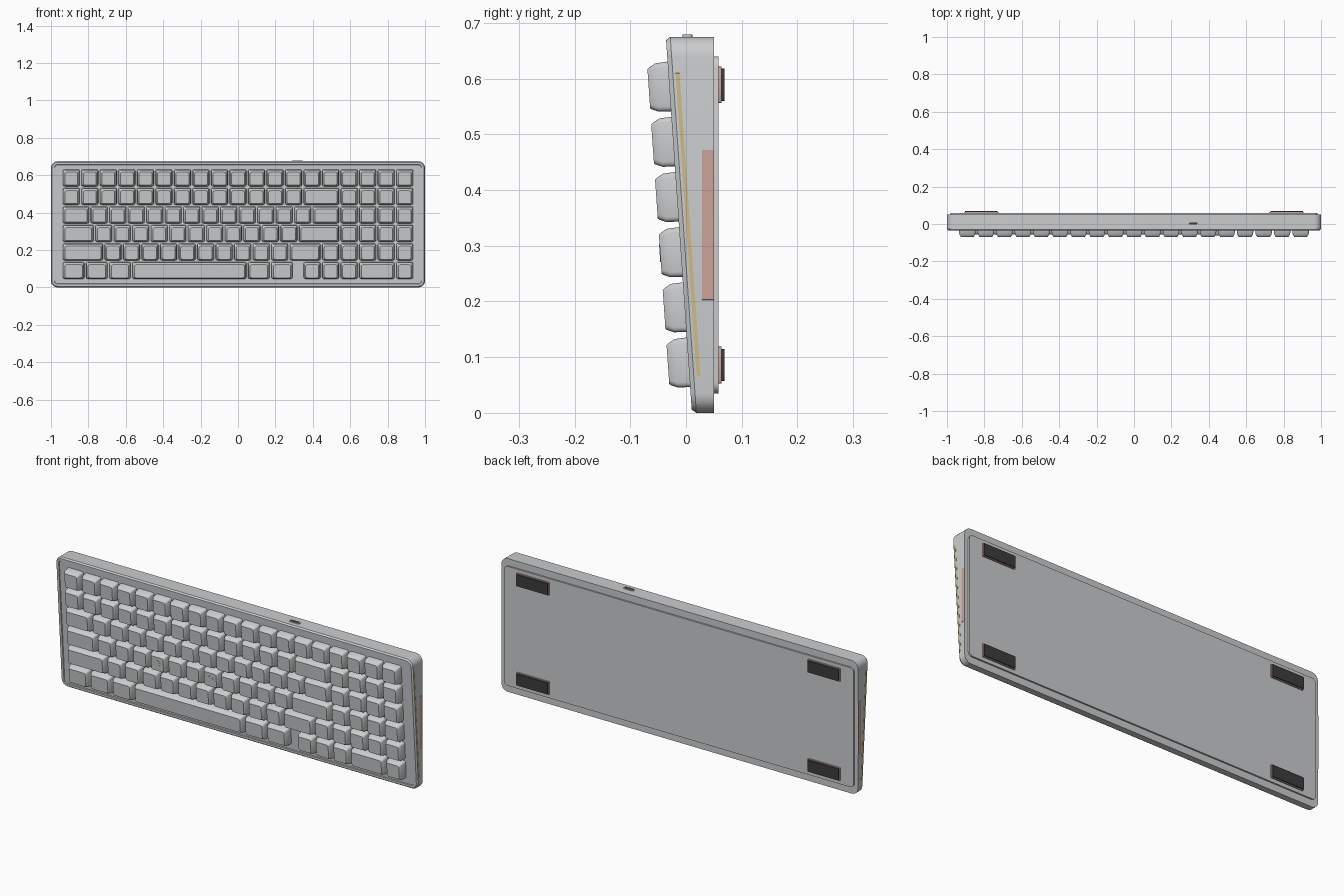
import bpy, math
from mathutils import Matrix, Vector

cube = bpy.data.objects.get("Cube")
if cube:
    bpy.data.objects.remove(cube)

HEIGHT = 0.675
SLOPE = 0.0694      # the front leans back toward the bottom
PITCH = 0.099       # spacing of one key unit
parts = []


def material(name, color):
    mat = bpy.data.materials.new(name)
    mat.use_nodes = True
    mat.diffuse_color = (*color, 1)
    bsdf = mat.node_tree.nodes["Principled BSDF"]
    bsdf.inputs["Base Color"].default_value = (*color, 1)
    bsdf.inputs["Roughness"].default_value = 0.6
    return mat


GREY = material("light_grey", (0.6, 0.61, 0.62))
DARK = material("dark_rubber", (0.045, 0.045, 0.045))
RED = material("pale_red", (0.6, 0.37, 0.33))
YELLOW = material("pale_yellow", (0.62, 0.5, 0.24))


def front_y(z):
    return -0.034 + SLOPE * (0.643 - z)


def rounded_rect(x0, x1, z0, z1, radius, seg):
    """Counter-clockwise outline with rounded corners."""
    pts = []
    corners = ((x1 - radius, z1 - radius), (x0 + radius, z1 - radius),
               (x0 + radius, z0 + radius), (x1 - radius, z0 + radius))
    for q, (cx, cz) in enumerate(corners):
        for i in range(seg + 1):
            a = math.pi / 2 * (q + i / seg)
            pts.append((cx + radius * math.cos(a), cz + radius * math.sin(a)))
    return pts


def loft(name, rings, mat):
    """Skin equal-length rings, ordered front to back, and cap both ends."""
    n = len(rings[0])
    verts = [p for ring in rings for p in ring]
    faces = [list(range(n)), list(range(len(verts) - 1, len(verts) - n - 1, -1))]
    for r in range(len(rings) - 1):
        for i in range(n):
            j = (i + 1) % n
            a, b = r * n, (r + 1) * n
            faces.append((a + j, a + i, b + i, b + j))
    mesh = bpy.data.meshes.new(name)
    mesh.from_pydata(verts, [], faces)
    mesh.materials.append(mat)
    obj = bpy.data.objects.new(name, mesh)
    bpy.context.collection.objects.link(obj)
    parts.append(obj)
    return obj


def slab(name, x0, x1, y0, y1, z0, z1, mat, radius=0.003, seg=2):
    outline = rounded_rect(x0, x1, z0, z1, radius, seg)
    return loft(name, [[(x, y, z) for x, z in outline] for y in (y0, y1)], mat)


# Case: shallow front recess, chamfered rim, straight walls
def case_outline(inset):
    return rounded_rect(inset - 1, 1 - inset, inset, HEIGHT - inset, 0.036 - inset, 6)


def sloped(inset, depth):
    return [(x, front_y(z) + depth, z) for x, z in case_outline(inset)]


case_rings = [sloped(0.02, 0.004), sloped(0.018, 0), sloped(0.006, 0), sloped(0, 0.008)]
case_rings += [[(x, 0.05, z) for x, z in case_outline(0)]]
loft("case", case_rings, GREY)

# Back plate
slab("back_plate", -0.98, 0.98, 0.05, 0.058, 0.035, 0.64, GREY, 0.02, 4)

# Feet on their adhesive pads
for side, sx in (("left", 1), ("right", -1)):
    for level, z in (("lower", 0.086), ("upper", 0.589)):
        cx = sx * 0.816
        slab(f"foot_pad_{level}_{side}", cx - 0.091, cx + 0.091, 0.058, 0.064,
             z - 0.033, z + 0.033, RED)
        slab(f"foot_{level}_{side}", cx - 0.087, cx + 0.087, 0.064, 0.069,
             z - 0.029, z + 0.029, DARK)

# Side trims: slanted yellow line and red panel
for side, sx in (("left", 1), ("right", -1)):
    xs = sorted((sx * 0.998, sx * 1.0008))
    slab(f"side_panel_{side}", *xs, 0.029, 0.05, 0.203, 0.472, RED, 0.0005, 1)
    line = slab(f"side_line_{side}", *xs, 0, 0.007, 0.065, 0.61, YELLOW, 0.0005, 1)
    for v in line.data.vertices:
        v.co.y += front_y(v.co.z) + 0.013

# Cable socket on the top edge
def top_pill(name, half_x, half_y, z0, z1, mat):
    outline = rounded_rect(-half_x, half_x, -half_y, half_y, half_y * 0.95, 4)
    loft(name, [[(0.317 + x, 0.003 + y, z) for x, y in outline] for z in (z1, z0)], mat)


top_pill("socket_shell", 0.028, 0.009, 0.67, 0.679, GREY)
top_pill("socket_opening", 0.023, 0.005, 0.672, 0.6795, DARK)

# Keys: widths in key units, negative values are gaps
ROWS = [
    [1] * 19,
    [1] * 13 + [2] + [1] * 4,
    [1.5] + [1] * 12 + [1.5] + [1] * 4,
    [1.75] + [1] * 11 + [2.25] + [1] * 4,
    [2.25] + [1] * 10 + [1.75] + [1] * 5,
    [1.25] * 3 + [6.25] + [1.25] * 2 + [-0.5] + [1] * 3 + [2, 1],
]
UP = Vector((0, -SLOPE, 1)).normalized()
OUT = Vector((0, -1, -SLOPE)).normalized()


def key_frame(x, z):
    m = Matrix((Vector((1, 0, 0)), UP, OUT)).transposed().to_4x4()
    m.translation = (x, front_y(z), z)
    return m


def key(name, x, z, units):
    half_w, half_h = units * PITCH / 2 - 0.0045, 0.045
    rings = []
    # height, side inset, top inset, bottom inset
    for h, s, t, b in ((0.037, 0.011, 0.012, 0.008), (0.034, 0.009, 0.009, 0.006),
                       (0.022, 0.002, 0.002, 0.001), (-0.006, 0, 0, 0)):
        outline = rounded_rect(s - half_w, half_w - s, b - half_h, half_h - t, 0.009, 3)
        rings.append([(px, py, h) for px, py in outline])
    loft(name, rings, GREY).matrix_world = key_frame(x, z)


for r, widths in enumerate(ROWS):
    x, z = -9.5 * PITCH, 0.586 - r * PITCH
    for c, units in enumerate(widths):
        width = abs(units) * PITCH
        if units > 0:
            key(f"key_row{r + 1}_{c + 1}", x + width / 2, z, units)
        # Round homing marks on two home-row keys
        if r == 3 and c in (4, 7):
            dot = rounded_rect(-0.016, 0.016, -0.016, 0.016, 0.0155, 5)
            rings = [[(px, py, h) for px, py in dot] for h in (0.038, 0.035)]
            loft(f"homing_mark_{c}", rings, GREY).matrix_world = key_frame(x + width / 2, z)
        x += width

# Consistent normals and soft shading with sharp edges kept
import bmesh
for obj in parts:
    bm = bmesh.new()
    bm.from_mesh(obj.data)
    bmesh.ops.recalc_face_normals(bm, faces=bm.faces)
    bm.to_mesh(obj.data)
    bm.free()
bpy.ops.object.select_all(action="DESELECT")
for obj in parts:
    obj.select_set(True)
bpy.context.view_layer.objects.active = parts[0]
bpy.ops.object.shade_smooth_by_angle(angle=math.radians(32))
